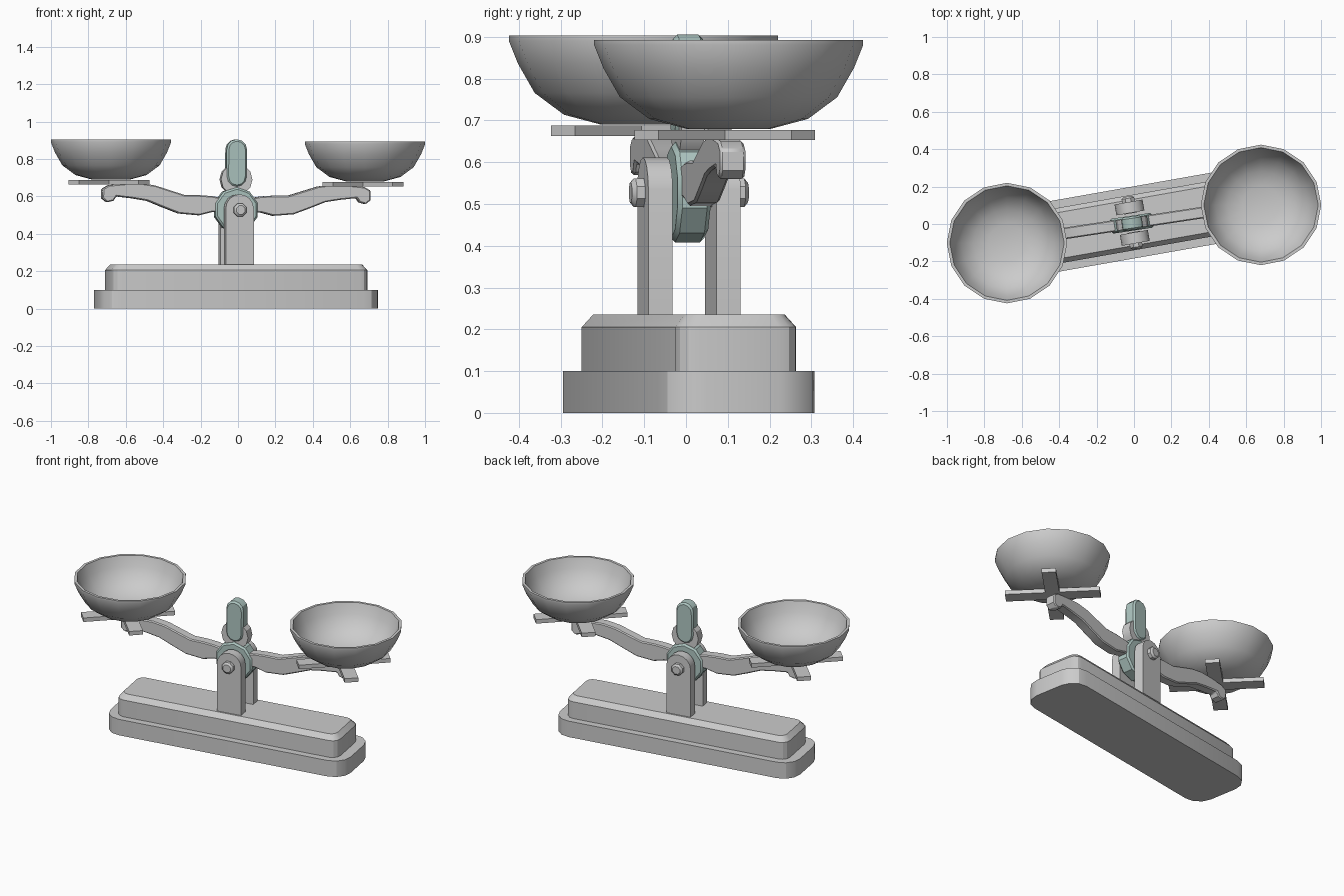
import bpy, bmesh
from math import sin, cos, pi, radians
from mathutils import Matrix

if "Cube" in bpy.data.objects:
    bpy.data.objects.remove(bpy.data.objects["Cube"])

teal = bpy.data.materials.new("teal")
teal.diffuse_color = (0.42, 0.56, 0.53, 1)
teal.use_nodes = True
teal.node_tree.nodes["Principled BSDF"].inputs["Base Color"].default_value = teal.diffuse_color

BASE = Matrix.Translation((-0.01, 0.007, 0)) @ Matrix.Rotation(radians(10), 4, 'Z')
BEAM = (Matrix.Translation((-0.012, 0.004, 0.53)) @ Matrix.Rotation(radians(8.6), 4, 'Z')
        @ Matrix.Rotation(radians(0.4), 4, 'Y') @ Matrix.Translation((0, 0, -0.53)))


def finish(name, bm, mat=None, matrix=None, bevel=0, smooth=30):
    bmesh.ops.recalc_face_normals(bm, faces=bm.faces)
    me = bpy.data.meshes.new(name)
    bm.to_mesh(me)
    bm.free()
    ob = bpy.data.objects.new(name, me)
    bpy.context.collection.objects.link(ob)
    if mat:
        me.materials.append(mat)
    if matrix:
        ob.matrix_world = matrix
    if bevel:
        m = ob.modifiers.new("bevel", 'BEVEL')
        m.width, m.segments, m.limit_method = bevel, 1, 'ANGLE'
        m.angle_limit = radians(50)
    bpy.ops.object.select_all(action='DESELECT')
    bpy.context.view_layer.objects.active = ob
    ob.select_set(True)
    bpy.ops.object.shade_smooth_by_angle(angle=radians(smooth))
    return ob


def loft(name, rings, **kw):
    """Skin a stack of equal-length closed rings and cap both ends."""
    bm = bmesh.new()
    vs = [[bm.verts.new(p) for p in r] for r in rings]
    n = len(vs[0])
    for a, b in zip(vs, vs[1:]):
        for i in range(n):
            bm.faces.new((a[i], a[(i + 1) % n], b[(i + 1) % n], b[i]))
    bm.faces.new(vs[0])
    bm.faces.new(vs[-1])
    return finish(name, bm, **kw)


def prism(name, prof, y0, y1, **kw):
    """Extrude an x/z outline along y."""
    return loft(name, [[(x, y, z) for x, z in prof] for y in (y0, y1)], **kw)


def ngon(r, n, cz, turn=0):
    return [(r * cos(turn + 2 * pi * i / n), cz + r * sin(turn + 2 * pi * i / n)) for i in range(n)]


def rounded(hx, hy, r, z, seg=3):
    pts = []
    for q, (sx, sy) in enumerate(((1, 1), (-1, 1), (-1, -1), (1, -1))):
        for i in range(seg + 1):
            a = pi / 2 * (q + i / seg)
            pts.append((sx * (hx - r) + r * cos(a), sy * (hy - r) + r * sin(a), z))
    return pts


# stepped base
loft("base_foot", [rounded(0.755, 0.19, 0.10, z) for z in (0, 0.1)], matrix=BASE)
loft("base_body", [rounded(0.695, 0.147, 0.05, 0.1), rounded(0.695, 0.147, 0.05, 0.205),
                   rounded(0.67, 0.122, 0.04, 0.235)], matrix=BASE, smooth=25)

# round-topped uprights and the axle bolts
arch = [(-0.076, 0.23), (0.076, 0.23)] + [(0.076 * cos(pi * i / 8), 0.535 + 0.076 * sin(pi * i / 8)) for i in range(9)]
for side, s in (("front", -1), ("back", 1)):
    prism(side + "_upright", arch, s * 0.053, s * 0.112, matrix=BASE)
    loft(side + "_axle_bolt", [[(x, s * y, z) for x, z in ngon(r, 8, 0.527, pi / 8)]
                               for r, y in ((0.037, 0.05), (0.037, 0.132), (0.025, 0.142))], matrix=BASE)

# central hub, pointer disc and pointer
prism("hub", ngon(0.12, 10, 0.528, pi / 10), -0.04, 0.04, mat=teal, matrix=BEAM, bevel=0.01)
prism("pointer_disc", ngon(0.085, 12, 0.69), -0.028, 0.028, matrix=BEAM)
pointer = [(0.055 * cos(pi * i / 6), (0.85 if i <= 6 else 0.705) + 0.055 * sin(pi * i / 6)) for i in range(7)]
pointer += [(-0.055 * cos(pi * i / 6), 0.705 - 0.055 * sin(pi * i / 6)) for i in range(7)]
prism("pointer", pointer, -0.036, 0.036, mat=teal, matrix=BEAM, bevel=0.01)

# curved beam, mirrored about the axle
top = [(0.05, 0.585), (0.13, 0.6), (0.2, 0.605), (0.28, 0.605), (0.36, 0.63), (0.44, 0.655),
       (0.52, 0.667), (0.6, 0.664), (0.69, 0.655), (0.725, 0.635)]
bottom = [(0.725, 0.585), (0.70, 0.563), (0.665, 0.572), (0.65, 0.595), (0.56, 0.585), (0.48, 0.572),
          (0.4, 0.54), (0.31, 0.506), (0.2, 0.497), (0.13, 0.515), (0.05, 0.515)]
for side, s in (("left", -1), ("right", 1)):
    prism(side + "_beam_arm", [(s * x, z) for x, z in top + bottom], -0.031, 0.031, matrix=BEAM, bevel=0.006)

# pans on crossed supports
bowl = [(0.1, 0.004), (0.19, 0.028), (0.26, 0.08), (0.3, 0.15), (0.322, 0.205), (0.322, 0.217),
        (0.306, 0.217), (0.285, 0.155), (0.245, 0.092), (0.18, 0.045), (0.1, 0.022)]
for side, s in (("left", -1), ("right", 1)):
    z = 0.67 - s * 0.005
    cross = Matrix.Translation((s * 0.679 - 0.011, s * 0.1 - 0.007, z)) @ Matrix.Rotation(pi / 4, 4, 'Z')
    w, h = 0.04, 0.265
    plus = [(h, -w), (h, w), (w, w), (w, h), (-w, h), (-w, w),
            (-h, w), (-h, -w), (-w, -w), (-w, -h), (w, -h), (w, -w)]
    loft(side + "_pan_support", [[(x, y, k) for x, y in plus] for k in (-0.0125, 0.0125)], matrix=cross)
    n = 16
    rings = [[(r * cos(2 * pi * i / n), r * sin(2 * pi * i / n), k) for i in range(n)] for r, k in bowl]
    loft(side + "_pan", rings, smooth=40,
         matrix=Matrix.Translation((s * 0.679, s * 0.102, z + 0.0105)))
